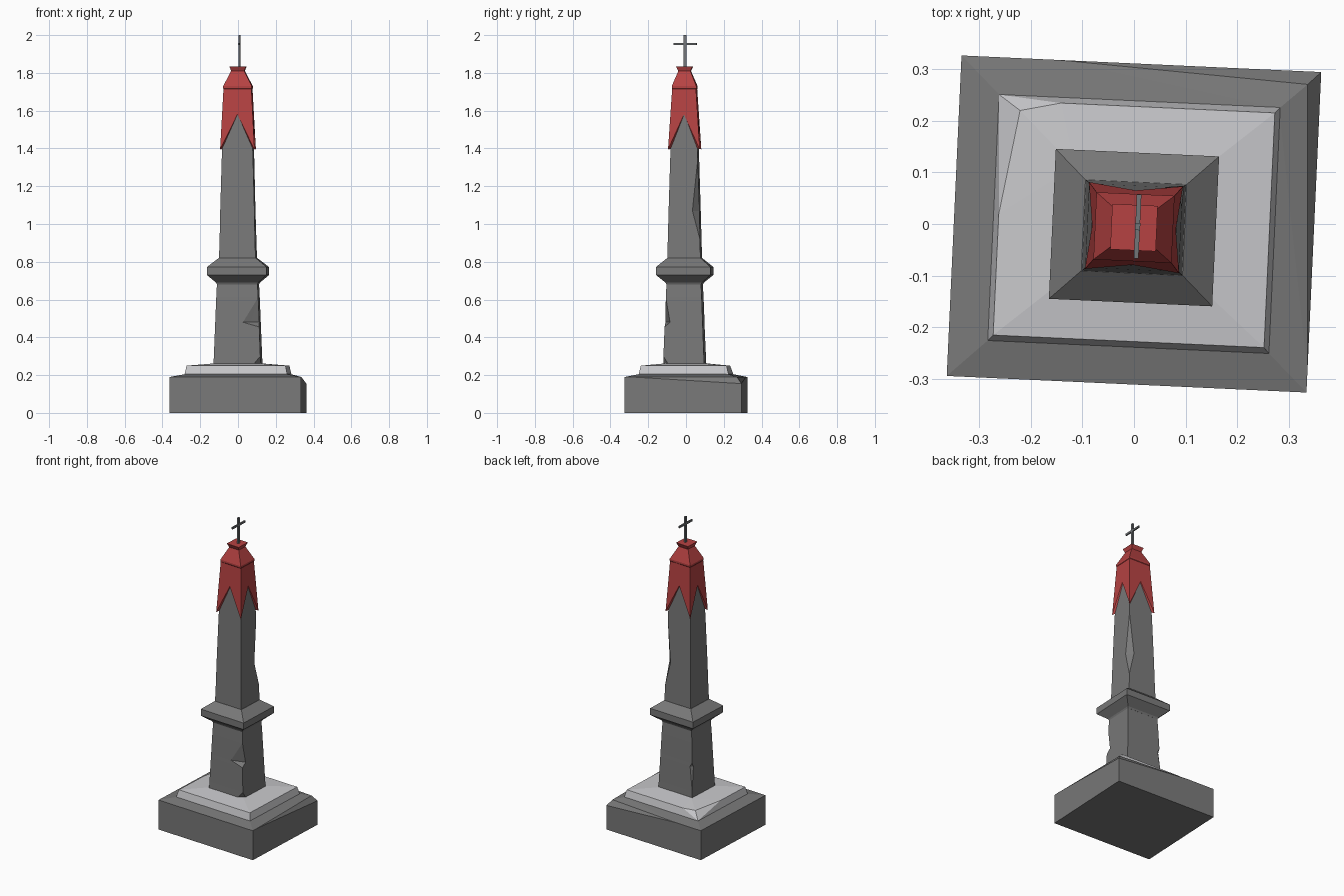
import bpy, bmesh, math
from mathutils import Vector

if "Cube" in bpy.data.objects:
    bpy.data.objects.remove(bpy.data.objects["Cube"])

TURN = math.radians(-2.64)   # the whole monument stands slightly turned
SHAFT_Y = -0.007


def material(name, rgb):
    m = bpy.data.materials.new(name)
    m.diffuse_color = (*rgb, 1)
    m.use_nodes = True
    m.node_tree.nodes["Principled BSDF"].inputs["Base Color"].default_value = m.diffuse_color
    return m


STONE = material("dark_stone", (0.19, 0.19, 0.19))
PALE = material("pale_stone", (0.58, 0.58, 0.60))
RED = material("red_paint", (0.47, 0.055, 0.055))
IRON = material("grey_iron", (0.17, 0.18, 0.19))

# corners run counter-clockwise from front left, with edge directions between them
CORNERS = [(-1, -1), (1, -1), (1, 1), (-1, 1)]
EDGES = [Vector(v) for v in ((1, 0, 0), (0, 1, 0), (-1, 0, 0), (0, -1, 0))]


def finish(name, bm, mat, y):
    bmesh.ops.remove_doubles(bm, verts=bm.verts, dist=1e-5)
    bmesh.ops.recalc_face_normals(bm, faces=bm.faces)
    me = bpy.data.meshes.new(name)
    bm.to_mesh(me)
    bm.free()
    me.materials.append(mat)
    ob = bpy.data.objects.new(name, me)
    ob.location.y = y
    ob.rotation_euler.z = TURN
    bpy.context.collection.objects.link(ob)
    return ob


def bridge(bm, rings, caps=True):
    loops = [[bm.verts.new(p) for p in r] for r in rings]
    n = len(loops[0])
    for lo, hi in zip(loops, loops[1:]):
        for i in range(n):
            j = (i + 1) % n
            bm.faces.new((lo[i], lo[j], hi[j], hi[i]))
    if caps:
        bm.faces.new(loops[0][::-1])
        bm.faces.new(loops[-1])


def block(name, rings, mat, y=0.0, chips={}):
    """Stack of rectangles (z, half width, half depth). A chip, keyed by
    (ring, corner), is (back, forward, mid back, mid forward) along the edges."""
    pts = []
    for k, (z, w, d) in enumerate(rings):
        ring = []
        for c, (sx, sy) in enumerate(CORNERS):
            p = Vector((sx * w, sy * d, z))
            a, b, ma, mb = chips.get((k, c), (0, 0, 0, 0))
            prev, nxt = EDGES[c - 1], EDGES[c]
            ring += [p - prev * a, p - prev * ma + nxt * mb, p + nxt * b]
        pts.append(ring)
    bm = bmesh.new()
    bridge(bm, pts)
    return finish(name, bm, mat, y)


# plinth with a worn back right corner
block("plinth", [(0, .348, .31), (.155, .348, .31), (.19, .348, .31), (.205, .27, .236)],
      STONE, chips={(2, 2): (.58, .51, .025, .025)})

# pale step with a chipped back left corner
block("step", [(.195, .272, .238), (.205, .272, .238), (.25, .262, .227), (.262, .12, .105)],
      PALE, chips={(2, 3): (.11, .22, .032, .018)})

# lower shaft with broken edges
block("lower_shaft",
      [(.255, .125, .109), (.30, .123, .107), (.455, .117, .101),
       (.48, .116, .100), (.61, .111, .095), (.69, .107, .091)],
      STONE, SHAFT_Y,
      chips={(0, 1): (.04, .03, .02, .015),
             (3, 1): (.085, .028, .043, .014),
             (2, 3): (.014, .014, .007, .007)})

# collar
block("collar", [(.68, .107, .092), (.69, .112, .097), (.73, .158, .145),
                 (.772, .158, .145), (.82, .098, .088)], STONE, SHAFT_Y)

# upper shaft with a long break in the back right edge
block("upper_shaft", [(.81, .097, .088), (.92, .0935, .085), (1.07, .0905, .081),
                      (1.34, .083, .073), (1.40, .081, .071), (1.70, .071, .061)],
      STONE, SHAFT_Y,
      chips={(2, 2): (.036, .034, .018, .017)})


# red cap: zigzag skirt hanging from the corners
def skirt_ring(w, d, z, mw, md, mz):
    ring = []
    for c, (sx, sy) in enumerate(CORNERS):
        mid = -EDGES[(c + 1) % 4]          # outward direction of the next side
        ring += [(sx * w, sy * d, z), (mid.x * mw, mid.y * md, mz)]
    return ring


bm = bmesh.new()
bridge(bm, [skirt_ring(.080, .070, 1.40, .073, .063, 1.58),
            skirt_ring(.091, .084, 1.395, .081, .072, 1.58),
            skirt_ring(.074, .063, 1.715, .074, .063, 1.715)], caps=False)
finish("roof_skirt", bm, RED, SHAFT_Y)

# red cap: hipped top and flared lip
block("roof_top", [(1.712, .070, .060), (1.718, .0755, .065), (1.73, .0755, .065),
                   (1.81, .035, .032), (1.835, .044, .044)], RED, SHAFT_Y)

# iron cross, arms running front to back
def bar(name, x, z0, z1, w, d):
    ob = block(name, [(z0, w, d), (z1, w, d)], IRON, -.005)
    ob.location.x = x


bar("cross_post", .007, 1.82, 2.0, .005, .007)
bar("cross_arm", .007, 1.947, 1.959, .0045, .062)
